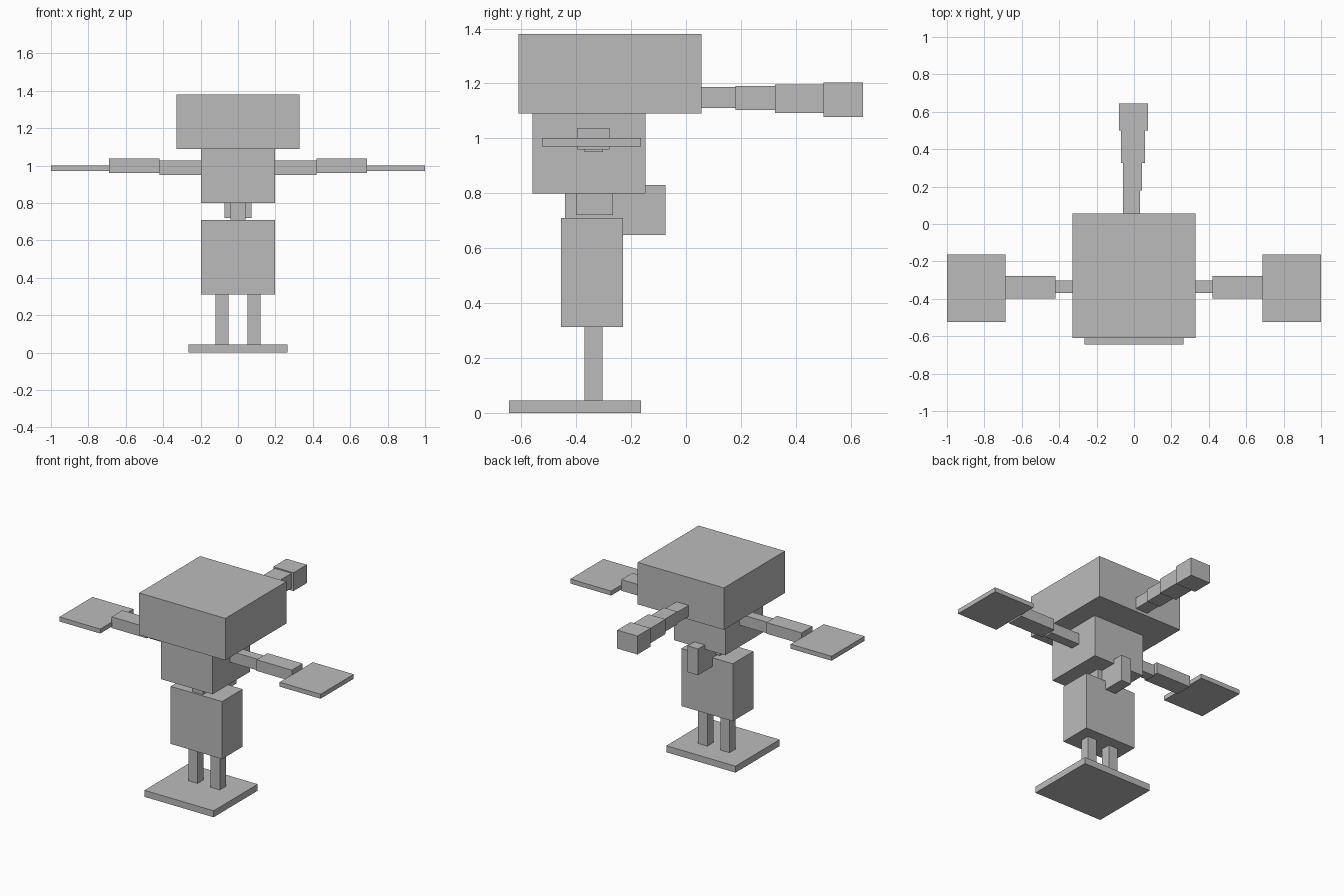
import bpy

grey = bpy.data.materials.new("plain_grey")
grey.diffuse_color = (0.5, 0.5, 0.5, 1.0)


def box(name, x, y, z):
    """Axis-aligned block given as (min, max) on each axis."""
    bpy.ops.mesh.primitive_cube_add(size=1, location=[(a + b) / 2 for a, b in (x, y, z)])
    ob = bpy.context.object
    ob.name = name
    ob.scale = [b - a for a, b in (x, y, z)]
    bpy.ops.object.transform_apply(location=False, rotation=False, scale=True)
    ob.data.materials.append(grey)
    return ob


def pair(name, x, y, z):
    """The same block on both sides of the body."""
    box(name + "_right", x, y, z)
    box(name + "_left", (-x[1], -x[0]), y, z)


# Head and torso
box("head", (-0.33, 0.33), (-0.61, 0.057), (1.09, 1.38))
box("chest", (-0.197, 0.197), (-0.56, -0.148), (0.80, 1.09))
box("waist", (-0.073, 0.073), (-0.40, -0.265), (0.72, 0.80))
box("back_bar", (-0.04, 0.04), (-0.44, -0.075), (0.648, 0.83))
box("hips", (-0.197, 0.197), (-0.455, -0.23), (0.312, 0.71))

# Legs and base
pair("leg", (0.05, 0.12), (-0.37, -0.305), (0.045, 0.312))
box("base", (-0.265, 0.265), (-0.645, -0.163), (0.0, 0.045))

# Arms
pair("upper_arm", (0.197, 0.42), (-0.37, -0.302), (0.95, 1.027))
pair("forearm", (0.42, 0.69), (-0.397, -0.278), (0.96, 1.037))
pair("hand", (0.687, 1.0), (-0.525, -0.163), (0.971, 1.002))

# Tail growing thicker away from the head
box("tail_1", (-0.06, 0.033), (0.057, 0.18), (1.11, 1.187))
box("tail_2", (-0.06, 0.043), (0.18, 0.325), (1.103, 1.191))
box("tail_3", (-0.07, 0.06), (0.325, 0.50), (1.093, 1.196))
box("tail_4", (-0.08, 0.075), (0.50, 0.645), (1.077, 1.204))
